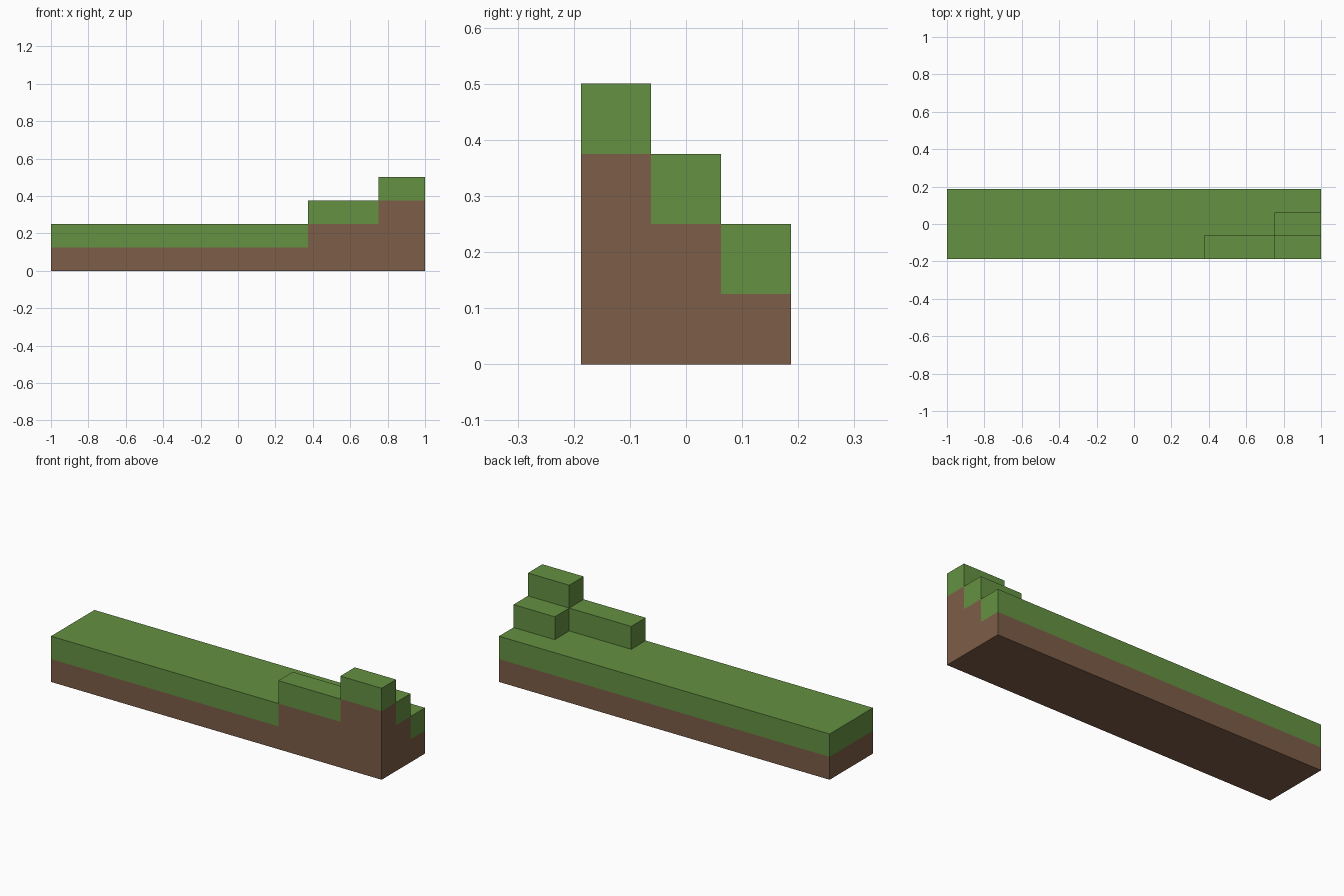
import bpy
import bmesh
from mathutils import Vector

if "Cube" in bpy.data.objects:
    bpy.data.objects.remove(bpy.data.objects["Cube"], do_unlink=True)


def make_material(name, rgb):
    mat = bpy.data.materials.new(name)
    mat.use_nodes = True
    color = (*rgb, 1)
    mat.diffuse_color = color
    bsdf = mat.node_tree.nodes["Principled BSDF"]
    bsdf.inputs["Base Color"].default_value = color
    bsdf.inputs["Roughness"].default_value = 1
    return mat


SOIL, GRASS = 0, 1
materials = [make_material("soil brown", (0.205, 0.11, 0.063)),
             make_material("grass green", (0.127, 0.283, 0.054))]

# Terrace plan: lines between the columns, and each column's height in layers
LAYER = 0.125
x_lines = [-1, 0.375, 0.75, 1]
y_lines = [-0.1875, -0.0625, 0.0625, 0.1875]
heights = [[2, 2, 2], [3, 2, 2], [4, 3, 2]]


def height(i, j):
    return heights[i][j] if 0 <= i < 3 and 0 <= j < 3 else 0


def filled(i, j, k):
    return 0 <= k < height(i, j)


bm = bmesh.new()


def add_wall(low, high, axis, side, material):
    """Add one outer face of the block from low to high."""
    u, v = (axis + 1) % 3, (axis + 2) % 3
    corners = []
    for a, b in ((0, 0), (1, 0), (1, 1), (0, 1)):
        p = Vector((0, 0, 0))
        p[axis] = high[axis] if side > 0 else low[axis]
        p[u] = high[u] if a else low[u]
        p[v] = high[v] if b else low[v]
        corners.append(bm.verts.new(p))
    if side < 0:
        corners.reverse()
    bm.faces.new(corners).material_index = material


# Outer faces only: the top layer of every column is grass, the rest soil
for i in range(3):
    for j in range(3):
        for k in range(height(i, j)):
            low = (x_lines[i], y_lines[j], k * LAYER)
            high = (x_lines[i + 1], y_lines[j + 1], (k + 1) * LAYER)
            material = GRASS if k == height(i, j) - 1 else SOIL
            for axis in range(3):
                for side in (-1, 1):
                    neighbour = [i, j, k]
                    neighbour[axis] += side
                    if not filled(*neighbour):
                        add_wall(low, high, axis, side, material)

# Join the walls and merge flat areas of one colour
bmesh.ops.remove_doubles(bm, verts=bm.verts, dist=0.0001)
bmesh.ops.dissolve_limit(bm, angle_limit=0.01, verts=bm.verts, edges=bm.edges,
                         delimit={'MATERIAL'})

mesh = bpy.data.meshes.new("grassy_terrace")
bm.to_mesh(mesh)
bm.free()
for mat in materials:
    mesh.materials.append(mat)
terrace = bpy.data.objects.new("grassy_terrace", mesh)
bpy.context.collection.objects.link(terrace)
